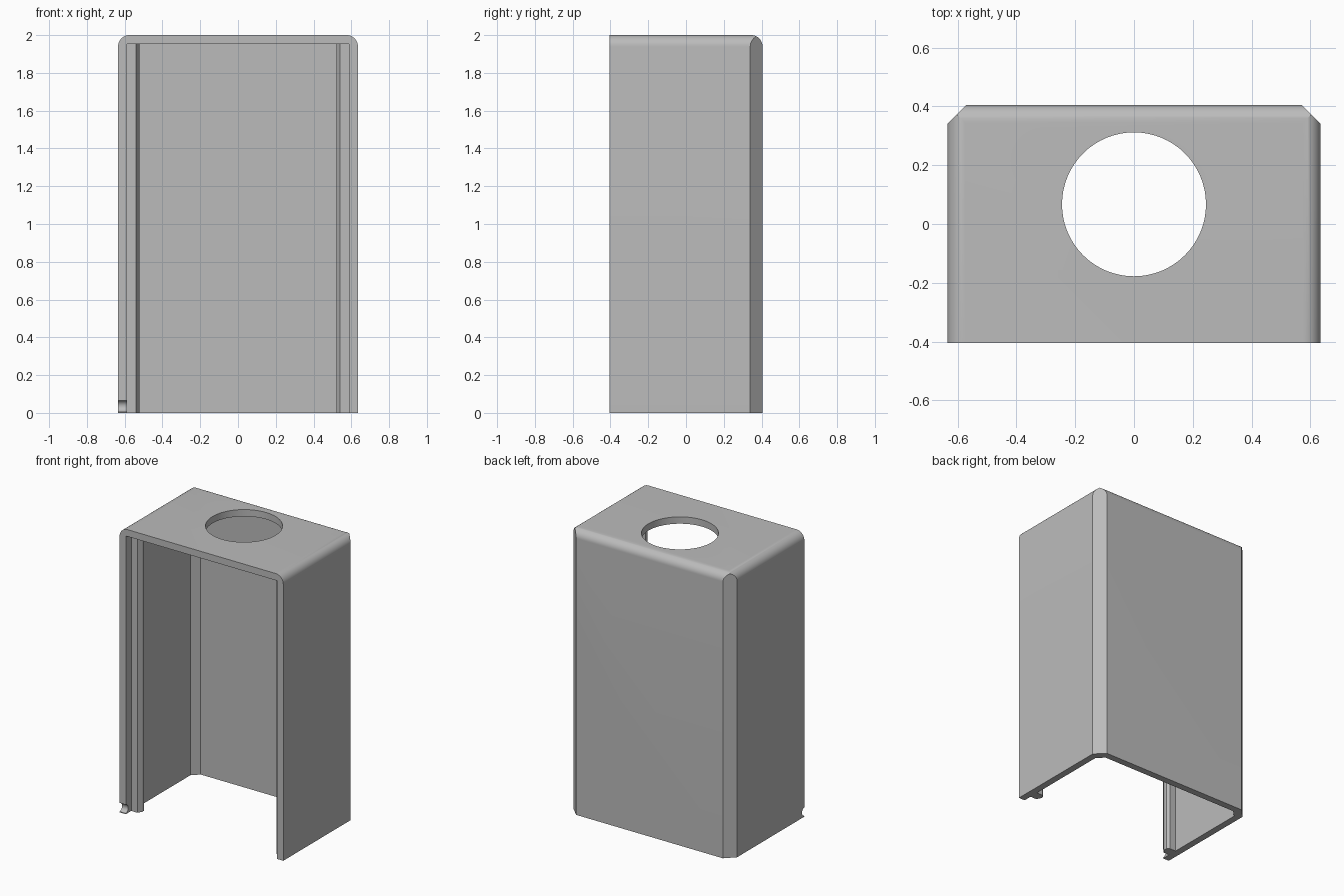
import bpy, bmesh, math
from mathutils import Vector

cube = bpy.data.objects.get("Cube")
if cube:
    bpy.data.objects.remove(cube, do_unlink=True)

HX, HY, TOP = 0.635, 0.405, 2.0     # outer half width, half depth, height
WALL, ROUND, CHAMFER = 0.048, 0.06, 0.065

grey = bpy.data.materials.new("light_grey")
grey.use_nodes = True
grey.diffuse_color = (0.5, 0.5, 0.5, 1)
grey.node_tree.nodes["Principled BSDF"].inputs["Base Color"].default_value = (0.5, 0.5, 0.5, 1)


def prism(name, points, axis, lo, hi):
    """Extrude a closed 2D outline along one axis."""
    def place(p, h):
        return {"x": (h, p[0], p[1]), "y": (p[0], h, p[1]), "z": (p[0], p[1], h)}[axis]
    bm = bmesh.new()
    face = bm.faces.new([bm.verts.new(place(p, lo)) for p in points])
    grown = bmesh.ops.extrude_face_region(bm, geom=[face])["geom"]
    move = Vector(place((0, 0), hi - lo))
    bmesh.ops.translate(bm, vec=move, verts=[g for g in grown if isinstance(g, bmesh.types.BMVert)])
    bmesh.ops.recalc_face_normals(bm, faces=bm.faces)
    mesh = bpy.data.meshes.new(name)
    bm.to_mesh(mesh)
    bm.free()
    mesh.materials.append(grey)
    ob = bpy.data.objects.new(name, mesh)
    bpy.context.collection.objects.link(ob)
    return ob


def arc(cx, cz, r, start, end, steps):
    angles = [math.radians(start + (end - start) * i / steps) for i in range(steps + 1)]
    return [(cx + r * math.cos(a), cz + r * math.sin(a)) for a in angles]


def combine(target, tool, operation):
    mod = target.modifiers.new(tool.name, "BOOLEAN")
    mod.operation, mod.solver, mod.object = operation, "EXACT", tool
    bpy.context.view_layer.objects.active = target
    bpy.ops.object.modifier_apply(modifier=mod.name)
    bpy.data.objects.remove(tool, do_unlink=True)


def mirrored(half):
    return half + [(-x, y) for x, y in reversed(half)]


# Outer block with chamfered back corners
body = prism("housing_shell", mirrored([(HX, -HY), (HX, HY - CHAMFER), (HX - CHAMFER, HY)]),
             "z", 0, TOP + 0.5)

# Rounded top edges at the sides and the back
side_round = [(HX, -1)] + arc(HX - ROUND, TOP - ROUND, ROUND, 0, 90, 12)
combine(body, prism("side_rounding", mirrored(side_round), "y", -1, 1), "INTERSECT")
back_round = [(-1, -1), (HY, -1)] + arc(HY - ROUND, TOP - ROUND, ROUND, 0, 90, 12) + [(-1, TOP)]
combine(body, prism("back_rounding", back_round, "x", -1, 1), "INTERSECT")

# Cavity open at front and bottom, leaving a guide rib inside each side wall
ix, iy = HX - WALL, HY - WALL
inset = CHAMFER - WALL * (2 - math.sqrt(2)) + 0.01
cavity = [(ix, -1), (ix, -0.345), (0.54, -0.345), (0.522, -0.315), (0.522, -0.295),
          (0.54, -0.28), (ix, -0.28), (ix, iy - inset), (ix - inset, iy)]
combine(body, prism("cavity", mirrored(cavity), "z", -1, TOP - WALL), "DIFFERENCE")

# Round opening in the top
combine(body, prism("top_hole", arc(0, 0.067, 0.245, 0, 354.375, 63), "z", 1.8, 2.2), "DIFFERENCE")

# Small scoop in the lower right front edge
scoop = prism("edge_scoop", arc(-HY - 0.005, 0.036, 0.031, 0, 345, 23), "x", -0.7, -0.56)
combine(body, scoop, "DIFFERENCE")

bpy.ops.object.select_all(action="DESELECT")
body.select_set(True)
bpy.context.view_layer.objects.active = body
bpy.ops.object.shade_smooth_by_angle(angle=math.radians(25))
